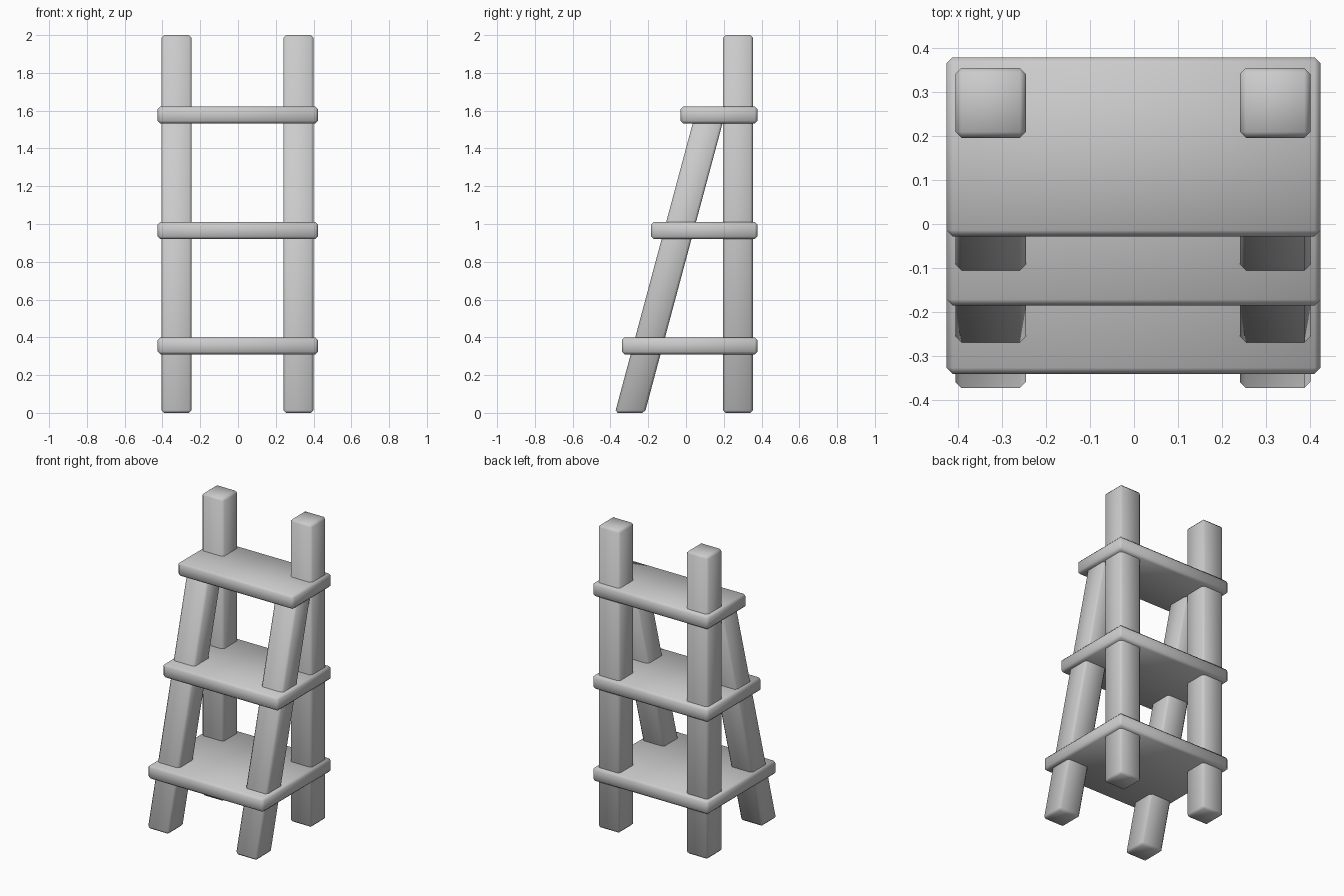
import bpy, bmesh
from mathutils import Vector

cube = bpy.data.objects.get("Cube")
if cube:
    bpy.data.objects.remove(cube, do_unlink=True)

# Single plain grey
grey = bpy.data.materials.new("plain_grey")
grey.use_nodes = True
colour = (0.6, 0.6, 0.6, 1)
grey.diffuse_color = colour
grey.node_tree.nodes["Principled BSDF"].inputs["Base Color"].default_value = colour


def beam(name, low, high, lean=0.0, chamfer=0.014):
    """Chamfered smooth box; lean shifts the upper end along y."""
    low, high = Vector(low), Vector(high)
    size, mid = high - low, (high + low) / 2
    bm = bmesh.new()
    bmesh.ops.create_cube(bm, size=1)
    for v in bm.verts:
        v.co = Vector(a * b for a, b in zip(v.co, size)) + mid
    bmesh.ops.bevel(bm, geom=bm.edges[:], offset=chamfer, segments=1,
                    affect='EDGES')
    for v in bm.verts:
        v.co.y += lean * (v.co.z - low.z) / size.z
    for f in bm.faces:
        f.smooth = True
    mesh = bpy.data.meshes.new(name)
    bm.to_mesh(mesh)
    bm.free()
    mesh.materials.append(grey)
    obj = bpy.data.objects.new(name, mesh)
    bpy.context.collection.objects.link(obj)
    return obj


# Upright back posts and leaning front legs
for side, x in (("right", -0.325), ("left", 0.32)):
    beam(side + "_back_post", (x - 0.08, 0.195, 0), (x + 0.08, 0.354, 2))
    beam(side + "_front_leg", (x - 0.08, -0.376, 0), (x + 0.08, -0.218, 1.58),
         lean=0.424)

# Shelves, deeper towards the floor
for name, front, z in (("lower_shelf", -0.34, 0.31),
                       ("middle_shelf", -0.185, 0.92),
                       ("upper_shelf", -0.028, 1.532)):
    beam(name, (-0.425, front, z), (0.423, 0.378, z + 0.09))
